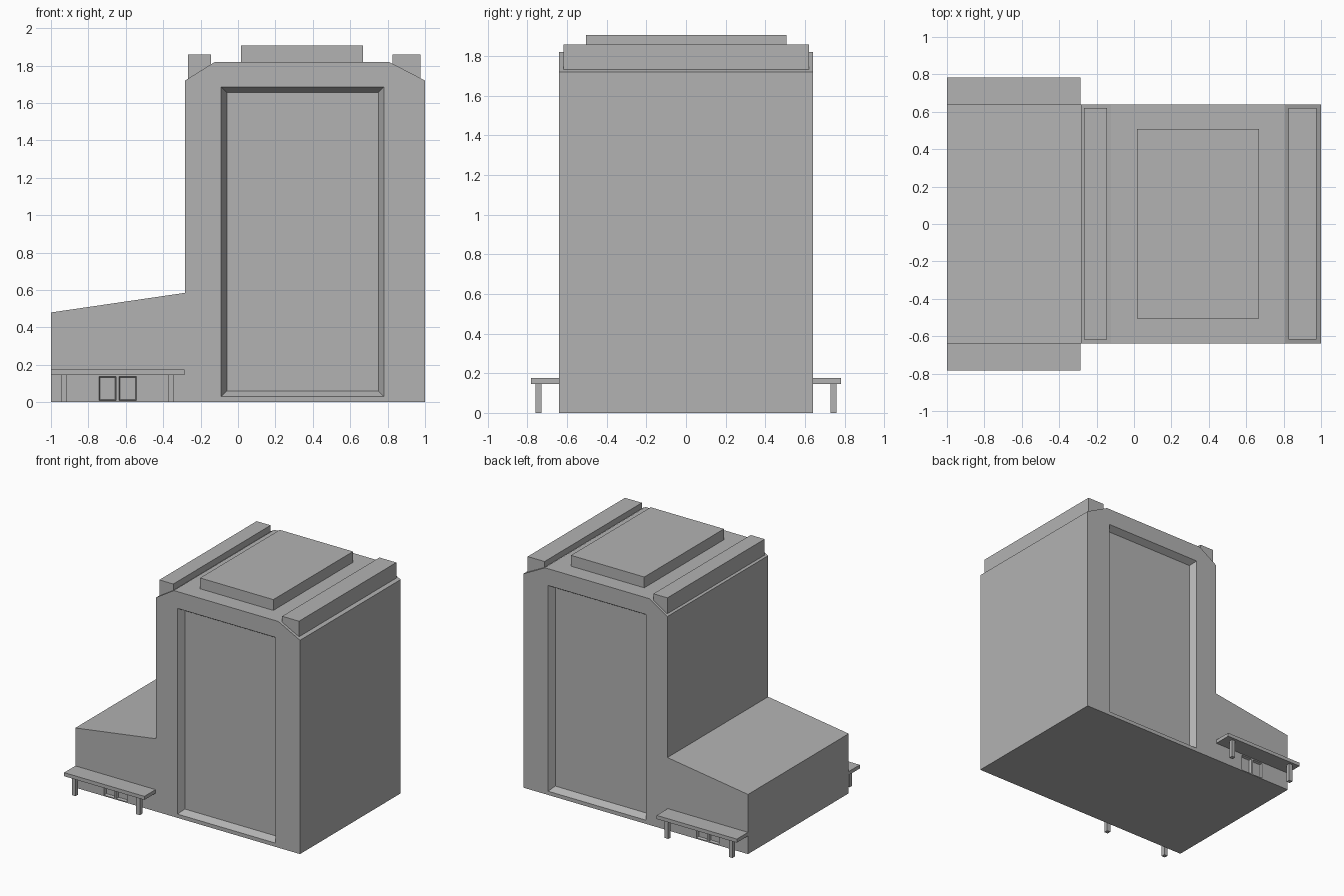
import bpy
import bmesh

# Remove the default cube
cube = bpy.data.objects.get("Cube")
if cube:
    bpy.data.objects.remove(cube, do_unlink=True)

# Single flat colour
GREY = (0.45, 0.45, 0.45, 1.0)
grey = bpy.data.materials.new("plain grey")
grey.use_nodes = True
grey.diffuse_color = GREY
grey.node_tree.nodes["Principled BSDF"].inputs["Base Color"].default_value = GREY


def loft(name, ring_a, ring_b):
    """Closed solid between two matching rings of points."""
    bm = bmesh.new()
    a = [bm.verts.new(p) for p in ring_a]
    b = [bm.verts.new(p) for p in ring_b]
    bm.faces.new(a)
    bm.faces.new(b[::-1])
    n = len(a)
    for i in range(n):
        j = (i + 1) % n
        bm.faces.new((a[j], a[i], b[i], b[j]))
    bmesh.ops.recalc_face_normals(bm, faces=bm.faces)
    mesh = bpy.data.meshes.new(name)
    bm.to_mesh(mesh)
    bm.free()
    mesh.materials.append(grey)
    obj = bpy.data.objects.new(name, mesh)
    bpy.context.collection.objects.link(obj)
    return obj


def prism(name, profile, y0, y1):
    """Extrude an x-z profile along y."""
    return loft(name, [(x, y0, z) for x, z in profile],
                [(x, y1, z) for x, z in profile])


def rect(x0, x1, z0, z1, grow=0.0):
    return [(x0 - grow, z0 - grow), (x1 + grow, z0 - grow),
            (x1 + grow, z1 + grow), (x0 - grow, z1 + grow)]


def box(name, x, y, z):
    return prism(name, rect(*x, *z), *y)


HALF = 0.64

# Tower with chamfered shoulders and a low sloping wing
body = prism("building_body", [
    (-1, 0), (1, 0), (1, 1.72), (0.807, 1.82), (-0.123, 1.82),
    (-0.283, 1.72), (-0.283, 0.585), (-1, 0.48)], -HALF, HALF)

# Recesses: floor rectangle, bevel width, depth
recesses = {
    "wall_panel": ((-0.06, 0.75, 0.06, 1.655), 0.03, 0.05),
    "left_door": ((-0.63, -0.548, 0.014, 0.131), 0.006, 0.02),
    "right_door": ((-0.738, -0.657, 0.014, 0.131), 0.006, 0.02),
}
cutters = []
for side, label in ((-1, "front"), (1, "back")):
    for part, (floor, bevel, depth) in recesses.items():
        outer, inner = rect(*floor, 1.5 * bevel), rect(*floor)
        cutter = loft(f"{label}_{part}_cutter",
                      [(x, side * (HALF + depth / 2), z) for x, z in outer],
                      [(x, side * (HALF - depth), z) for x, z in inner])
        cutter.hide_render = True
        mod = body.modifiers.new(cutter.name, "BOOLEAN")
        mod.operation, mod.solver, mod.object = "DIFFERENCE", "EXACT", cutter
        cutters.append(cutter)

# Bake the recesses and drop the cutters
graph = bpy.context.evaluated_depsgraph_get()
cut_mesh = bpy.data.meshes.new_from_object(body.evaluated_get(graph))
body.modifiers.clear()
body.data = cut_mesh
for cutter in cutters:
    bpy.data.objects.remove(cutter, do_unlink=True)

# Roof plant and shoulder bars
box("roof_block", (0.016, 0.668), (-0.505, 0.508), (1.81, 1.907))
box("left_roof_bar", (0.825, 0.975), (-0.617, 0.62), (1.73, 1.858))
box("right_roof_bar", (-0.268, -0.144), (-0.617, 0.62), (1.73, 1.858))

# Entrance canopies on posts, front and back
for side, label in ((-1, "front"), (1, "back")):
    box(label + "_canopy", (-1, -0.286), sorted((side * 0.63, side * 0.782)),
        (0.146, 0.175))
    for x, end in ((-0.93, "right"), (-0.358, "left")):
        box(f"{label}_{end}_post", (x - 0.016, x + 0.016),
            sorted((side * 0.728, side * 0.76)), (0, 0.15))
